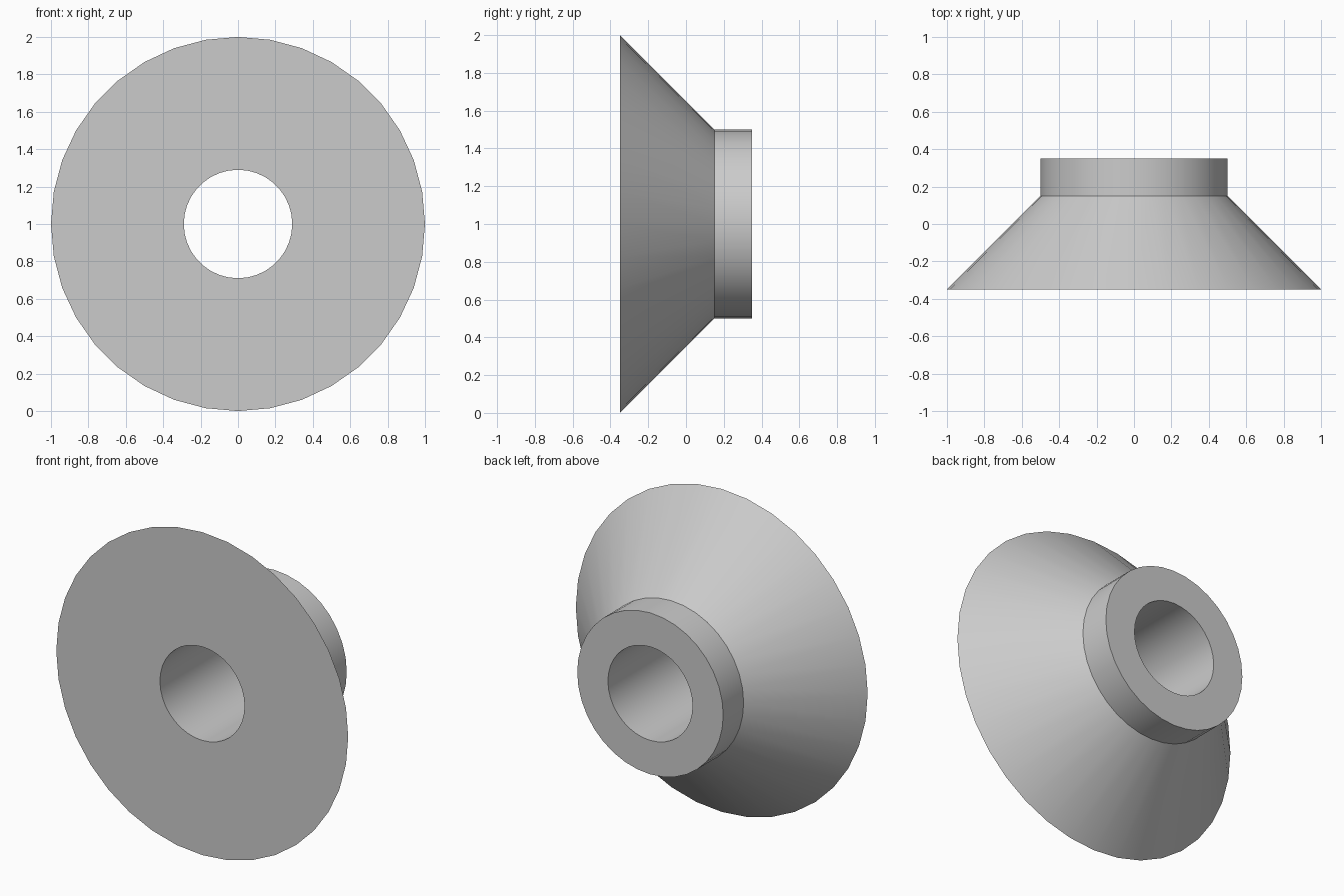
import bpy
import bmesh
import math
from mathutils import Matrix, Vector

cube = bpy.data.objects.get("Cube")
if cube:
    bpy.data.objects.remove(cube, do_unlink=True)

SIDES = 36

# Plain grey material
grey = bpy.data.materials.new("light_grey")
grey.use_nodes = True
colour = (0.6, 0.6, 0.6, 1.0)
grey.diffuse_color = colour
grey.node_tree.nodes["Principled BSDF"].inputs["Base Color"].default_value = colour

# Closed cross-section as (radius, y): flared rim, collar, through bore
profile = [(1.0, -0.35), (0.5, 0.15), (0.5, 0.35), (0.29, 0.35), (0.29, -0.35)]

# Revolve the section about the y axis
bm = bmesh.new()
rings = []
for i in range(SIDES):
    turn = Matrix.Rotation(math.tau * i / SIDES, 4, 'Y')
    rings.append([bm.verts.new(turn @ Vector((r, y, 0)) + Vector((0, 0, 1)))
                  for r, y in profile])
for i, ring in enumerate(rings):
    following = rings[(i + 1) % SIDES]
    for j in range(len(profile)):
        k = (j + 1) % len(profile)
        bm.faces.new((ring[j], ring[k], following[k], following[j]))
bmesh.ops.recalc_face_normals(bm, faces=bm.faces)

mesh = bpy.data.meshes.new("flared_bushing")
bm.to_mesh(mesh)
bm.free()
mesh.materials.append(grey)
bushing = bpy.data.objects.new("flared_bushing", mesh)
bpy.context.collection.objects.link(bushing)

# Smooth round walls, crisp rims
bpy.ops.object.select_all(action='DESELECT')
bushing.select_set(True)
bpy.context.view_layer.objects.active = bushing
bpy.ops.object.shade_smooth_by_angle(angle=math.radians(30))
